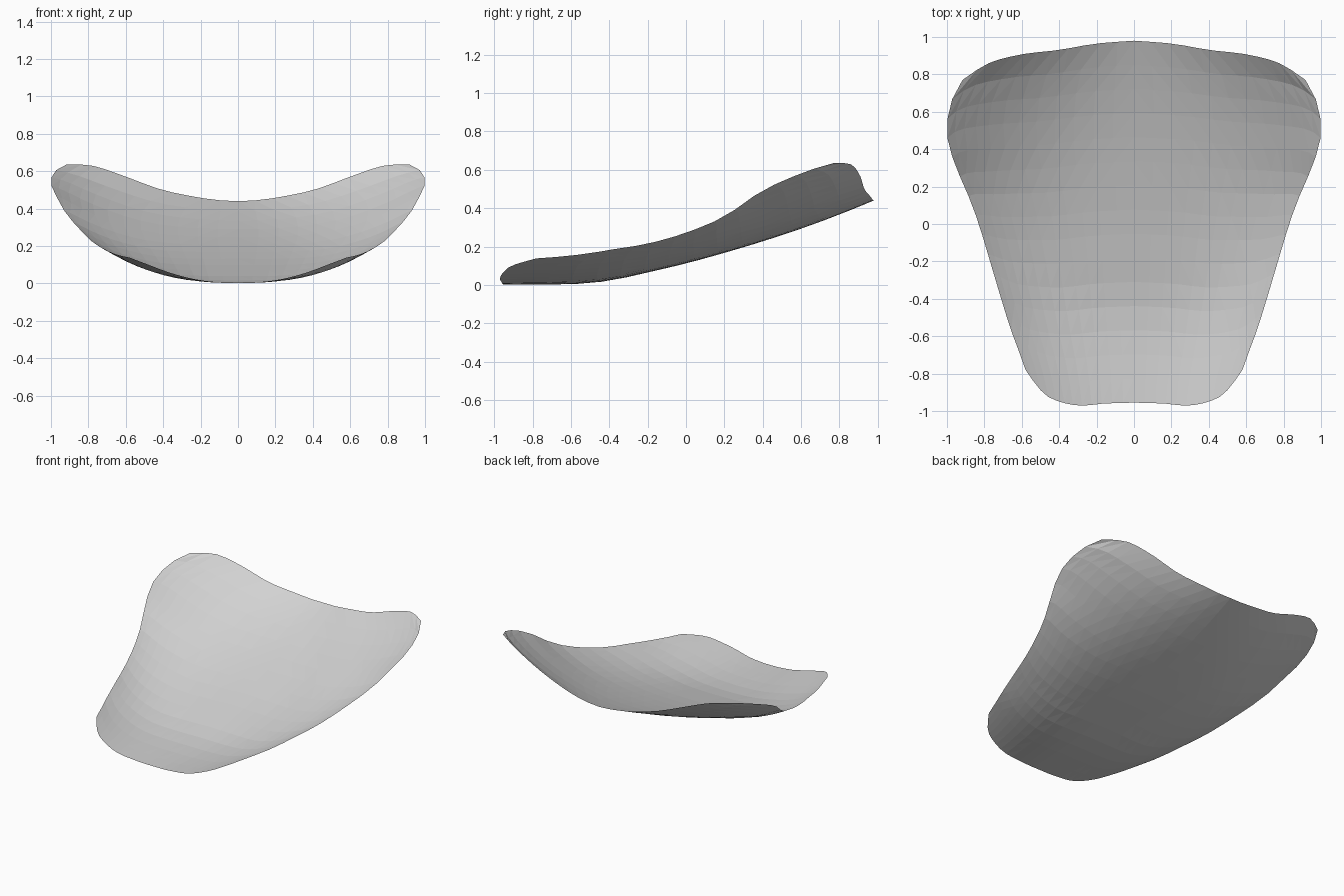
import bpy
import math

if "Cube" in bpy.data.objects:
    bpy.data.objects.remove(bpy.data.objects["Cube"], do_unlink=True)

COLUMNS, ROWS = 24, 15


def curve(points):
    """Smooth interpolation through (position, value) pairs."""
    def slope(i):
        a, b = points[max(i - 1, 0)], points[min(i + 1, len(points) - 1)]
        return (b[1] - a[1]) / (b[0] - a[0])

    def value(t):
        t = min(max(t, points[0][0]), points[-1][0])
        i = 0
        while i < len(points) - 2 and t > points[i + 1][0]:
            i += 1
        (x0, y0), (x1, y1) = points[i], points[i + 1]
        h = x1 - x0
        s = (t - x0) / h
        return (y0 * (1 + 2 * s) * (1 - s) ** 2 + y1 * s * s * (3 - 2 * s)
                + h * s * (1 - s) * (slope(i) * (1 - s) - slope(i + 1) * s))
    return value


# Half width, centre height, side rise and floor flatness along the length
half_width = curve([(-0.97, 0.53), (-0.78, 0.58), (-0.56, 0.66), (-0.35, 0.725), (0, 0.83),
                    (0.15, 0.885), (0.3, 0.95), (0.42, 0.99), (0.5, 1), (0.63, 0.985),
                    (0.75, 0.93), (0.85, 0.86), (0.98, 0.81)])
spine = curve([(-0.97, 0.003), (-0.6, 0.004), (-0.4, 0.022), (-0.2, 0.065), (0, 0.112),
               (0.2, 0.167), (0.4, 0.227), (0.6, 0.293), (0.8, 0.367), (0.98, 0.44)])
rise = curve([(-0.97, 0.13), (-0.8, 0.135), (-0.4, 0.16), (-0.2, 0.15), (0, 0.16), (0.2, 0.19),
              (0.4, 0.265), (0.63, 0.29), (0.75, 0.28), (0.85, 0.286), (0.92, 0.31), (0.98, 0.34)])
flatness = curve([(-0.97, 2.3), (-0.5, 2.8), (-0.2, 3.2), (0.2, 2.9), (0.6, 2.3), (0.98, 1.85)])
# Rounded front and back rims across the width
front_rim = curve([(0, -0.955), (0.3, -0.96), (0.57, -0.97), (0.83, -0.93), (0.93, -0.87), (1, -0.78)])
back_rim = curve([(0, 0.98), (0.25, 0.964), (0.49, 0.93), (0.73, 0.905), (0.93, 0.85), (1, 0.77)])

verts, faces = [], []
for i in range(COLUMNS + 1):
    s = 2 * i / COLUMNS - 1
    u = 0.45 * s + 0.55 * math.sin(s * math.pi / 2)
    near, far = front_rim(abs(u)), back_rim(abs(u))
    for j in range(ROWS + 1):
        y = near + (far - near) * j / ROWS
        verts.append((u * half_width(y), y, spine(y) + rise(y) * abs(u) ** flatness(y)))

# Triangulated faces, mirrored about the centre line
for i in range(COLUMNS):
    for j in range(ROWS):
        a = i * (ROWS + 1) + j
        b, c, d = a + ROWS + 1, a + ROWS + 2, a + 1
        faces += [(a, b, c), (a, c, d)] if i < COLUMNS // 2 else [(a, b, d), (b, c, d)]

mesh = bpy.data.meshes.new("curved_shell")
mesh.from_pydata(verts, [], faces)
shell = bpy.data.objects.new("curved_shell", mesh)
bpy.context.collection.objects.link(shell)

# Single pale grey finish
COLOUR = (0.65, 0.65, 0.65, 1)
grey = bpy.data.materials.new("pale_grey")
grey.use_nodes = True
grey.diffuse_color = COLOUR
grey.node_tree.nodes["Principled BSDF"].inputs["Base Color"].default_value = COLOUR
mesh.materials.append(grey)
